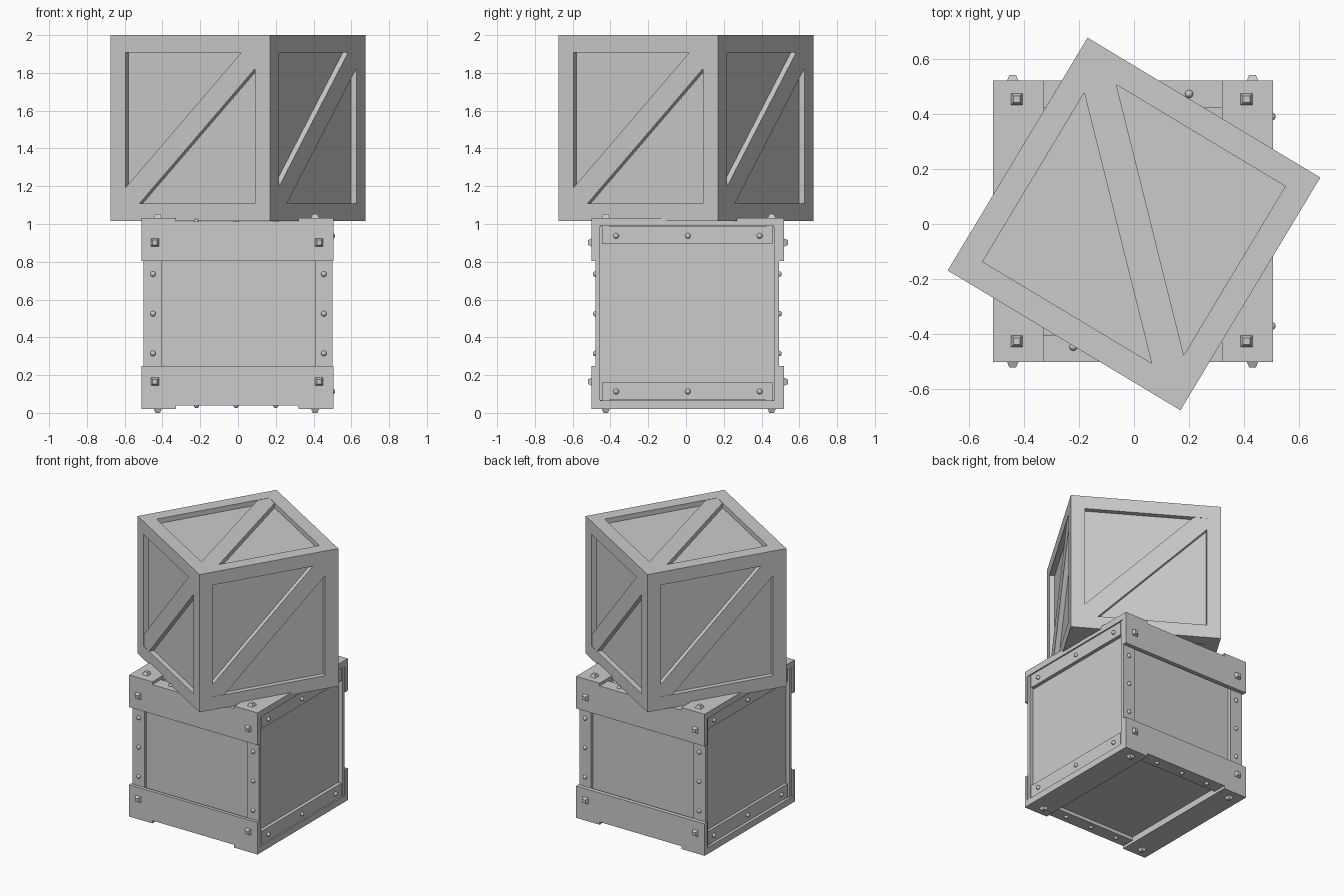
import bpy, bmesh
from math import pi, radians
from mathutils import Matrix, Vector

if "Cube" in bpy.data.objects:
    bpy.data.objects.remove(bpy.data.objects["Cube"])


def finish(name, bm):
    bmesh.ops.recalc_face_normals(bm, faces=bm.faces)
    me = bpy.data.meshes.new(name)
    bm.to_mesh(me)
    bm.free()
    ob = bpy.data.objects.new(name, me)
    bpy.context.collection.objects.link(ob)
    return ob


def box(bm, x0, x1, y0, y1, z0, z1):
    m = Matrix.Translation(((x0 + x1) / 2, (y0 + y1) / 2, (z0 + z1) / 2))
    m = m @ Matrix.Diagonal((x1 - x0, y1 - y0, z1 - z0, 1))
    bmesh.ops.create_cube(bm, size=1, matrix=m)


def facing(pos, normal):
    rot = Vector(normal).to_track_quat('Z', 'Y').to_matrix().to_4x4()
    return Matrix.Translation(pos) @ rot


def rivet(bm, pos, normal):
    bmesh.ops.create_uvsphere(bm, u_segments=10, v_segments=6, radius=0.015,
                              matrix=facing(pos, normal))


def bolt(bm, pos, normal):
    # square pyramid stump, sides aligned with the crate
    m = facing(pos, normal) @ Matrix.Rotation(pi / 4, 4, 'Z') @ Matrix.Translation((0, 0, 0.0075))
    bmesh.ops.create_cone(bm, cap_ends=True, segments=4, radius1=0.033,
                          radius2=0.017, depth=0.025, matrix=m)


# Upper crate: cube with a recessed panel in each face
TURN = Matrix.Translation((0, 0, 1.5075)) @ Matrix.Rotation(radians(-31), 4, 'Z')
H, IN, DEEP, BAND = 0.4925, 0.4, 0.035, 0.085
bm = bmesh.new()
bmesh.ops.create_cube(bm, size=2 * H)
panels = bm.faces[:]
bmesh.ops.inset_individual(bm, faces=panels, thickness=H - IN, use_even_offset=True)
bmesh.ops.inset_individual(bm, faces=panels, thickness=0, depth=-DEEP)
finish("upper_crate_body", bm).matrix_world = TURN

# Diagonal braces, one per face, cut to fit the frame corners
sides = [Matrix.Rotation(k * pi / 2, 4, 'Z') for k in range(4)]
sides += [Matrix.Rotation(pi / 2, 4, 'Z') @ Matrix.Rotation(s * pi / 2, 4, 'X') for s in (-1, 1)]
a = IN - BAND
outline = [(-IN, -IN), (-a, -IN), (IN, a), (IN, IN), (a, IN), (-IN, -a)]
bm = bmesh.new()
for m in sides:
    near = [bm.verts.new(m @ Vector((u, -H + 0.002, v))) for u, v in outline]
    far = [bm.verts.new(m @ Vector((u, -H + DEEP + 0.002, v))) for u, v in outline]
    bm.faces.new(near)
    bm.faces.new(far[::-1])
    for i in range(6):
        j = (i + 1) % 6
        bm.faces.new((near[j], near[i], far[i], far[j]))
finish("upper_crate_braces", bm).matrix_world = TURN

# Lower crate: core, strips, planks, then fastenings
X0, X1, Y0, Y1, Z0, Z1 = -0.512, 0.505, -0.5, 0.52, 0.02, 1.033
bm = bmesh.new()
box(bm, -0.472, 0.472, -0.455, 0.468, 0.065, 0.99)
finish("lower_crate_core", bm)

# Thin strips: corner posts front/back, rails top/bottom, rails on the sides
bm = bmesh.new()
for x0, x1 in ((-0.5, -0.405), (0.408, 0.5)):
    for y0, y1 in ((-0.478, -0.455), (0.465, 0.492)):
        box(bm, x0, x1, y0, y1, 0.045, 1.01)
finish("corner_posts", bm)
bm = bmesh.new()
for z0, z1 in ((0.04, 0.067), (0.988, 1.013)):
    for y0, y1 in ((-0.499, -0.405), (0.423, 0.515)):
        box(bm, -0.495, 0.495, y0, y1, z0, z1)
finish("top_bottom_rails", bm)
bm = bmesh.new()
for z0, z1 in ((0.067, 0.162), (0.895, 0.988)):
    for x0, x1 in ((-0.493, -0.465), (0.465, 0.497)):
        box(bm, x0, x1, -0.445, 0.458, z0, z1)
finish("side_rails", bm)

# Outer planks that wrap front, back, top and bottom
bm = bmesh.new()
for z0, z1 in ((0.04, 0.248), (0.803, 1.013)):
    for y0, y1 in ((Y0, -0.476), (0.49, Y1)):
        box(bm, X0, X1, y0, y1, z0, z1)
finish("front_back_planks", bm)
bm = bmesh.new()
for x0, x1 in ((X0, -0.328), (0.32, X1)):
    for z0, z1 in ((Z0, 0.0655), (0.9895, Z1)):
        box(bm, x0, x1, Y0, Y1, z0, z1)
finish("top_bottom_planks", bm)

# Square bolts at the plank ends
bm = bmesh.new()
for x in (-0.44, 0.43):
    for z in (0.165, 0.902):
        bolt(bm, (x, Y0, z), (0, -1, 0))
        bolt(bm, (x, Y1, z), (0, 1, 0))
for x in (-0.425, 0.408):
    for y in (-0.425, 0.453):
        bolt(bm, (x, y, Z1), (0, 0, 1))
        bolt(bm, (x, y, Z0), (0, 0, -1))
finish("square_bolts", bm)

# Round rivets along the strips
bm = bmesh.new()
for z in (0.315, 0.525, 0.735):
    for x in (-0.45, 0.455):
        rivet(bm, (x, -0.478, z), (0, -1, 0))
        rivet(bm, (x, 0.492, z), (0, 1, 0))
for x in (-0.22, -0.01, 0.2):
    for y in (-0.445, 0.472):
        rivet(bm, (x, y, 1.013), (0, 0, 1))
        rivet(bm, (x, y, 0.04), (0, 0, -1))
for y in (-0.37, 0.01, 0.39):
    for z in (0.113, 0.937):
        rivet(bm, (0.499, y, z), (1, 0, 0))
        rivet(bm, (-0.494, y, z), (-1, 0, 0))
for f in bm.faces:
    f.smooth = True
finish("rivets", bm)
